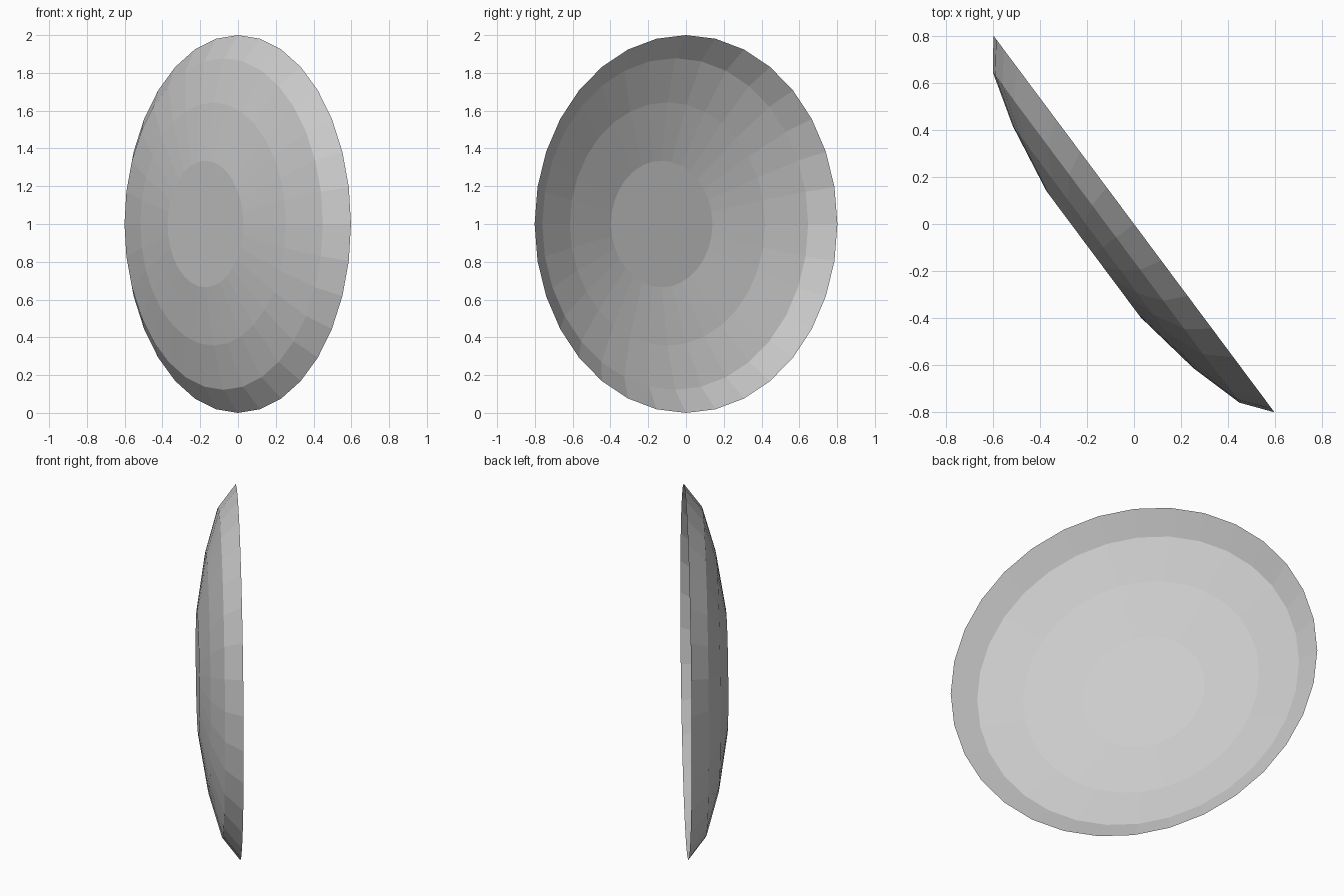
import bpy, bmesh, math
from mathutils import Vector

if "Cube" in bpy.data.objects:
    bpy.data.objects.remove(bpy.data.objects["Cube"])

SEGMENTS = 32
# Dish profile: (radius, depth) from the open rim to the flat bottom
PROFILE = [(1.0, 0.0), (0.878, 0.095), (0.644, 0.164), (0.335, 0.215)]

# Dish stands on edge: rim spans "across" and z, bulging along "out"
across = Vector((0.598, -0.8015, 0)).normalized()
out = Vector((across.y, -across.x, 0))
up = Vector((0, 0, 1))


def ring(bm, radius, depth):
    verts = []
    for i in range(SEGMENTS):
        a = 2 * math.pi * i / SEGMENTS
        verts.append(bm.verts.new(
            up + out * depth + across * radius * math.cos(a) + up * radius * math.sin(a)))
    return verts


# Open faceted shell
bm = bmesh.new()
rings = [ring(bm, r, d) for r, d in PROFILE]
for a, b in zip(rings, rings[1:]):
    for i in range(SEGMENTS):
        j = (i + 1) % SEGMENTS
        bm.faces.new((a[i], a[j], b[j], b[i]))

# Flat bottom, facing the bulging side
bottom = bm.faces.new(rings[-1])
bmesh.ops.recalc_face_normals(bm, faces=bm.faces)
bottom.normal_update()
if bottom.normal.dot(out) < 0:
    bmesh.ops.reverse_faces(bm, faces=bm.faces)

mesh = bpy.data.meshes.new("dish")
bm.to_mesh(mesh)
bm.free()
bpy.context.collection.objects.link(bpy.data.objects.new("dish", mesh))
